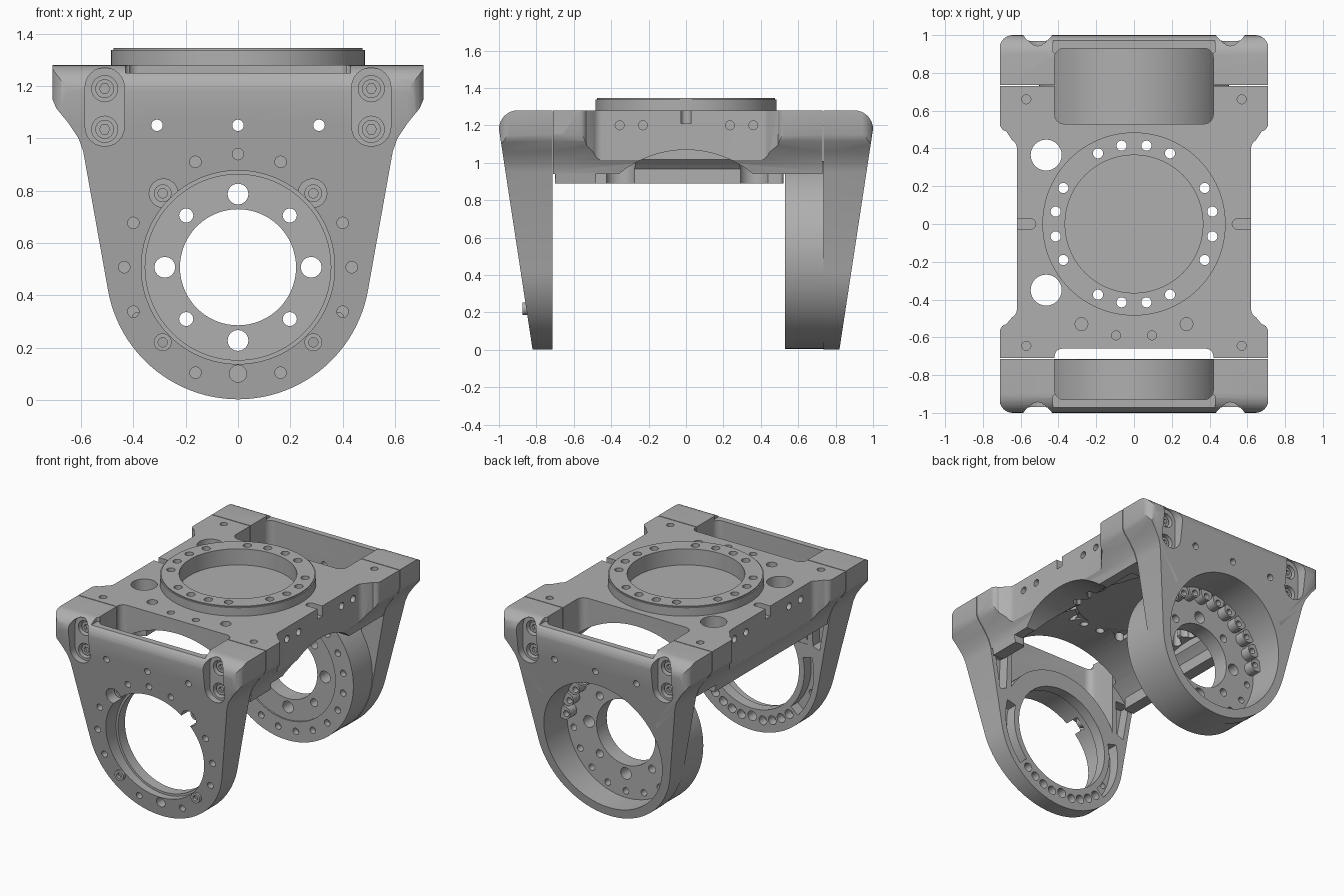
import bpy, bmesh
from math import sin, cos, pi, radians

if "Cube" in bpy.data.objects:
    bpy.data.objects.remove(bpy.data.objects["Cube"])

grey = bpy.data.materials.new("machined_grey")
grey.use_nodes = True
grey.diffuse_color = (0.43, 0.43, 0.43, 1)
grey.node_tree.nodes["Principled BSDF"].inputs["Base Color"].default_value = (0.43, 0.43, 0.43, 1)
HUB = 0.507  # height of the pivot axis


# ---------- helpers ----------
def arc(cx, cy, r, a, b, n):
    return [(cx + r * cos(radians(a + (b - a) * i / n)),
             cy + r * sin(radians(a + (b - a) * i / n))) for i in range(n + 1)]


def prism(points, lo, hi, axis):
    return points, min(lo, hi), max(lo, hi), axis


def cyl(axis, u, v, r, lo, hi, n=16):
    return prism(arc(u, v, r, 0, 360, n)[:-1], lo, hi, axis)


def rounded(x0, x1, y0, y1, r):
    pts = []
    for cx, cy, a in ((x1 - r, y1 - r, 0), (x0 + r, y1 - r, 90),
                      (x0 + r, y0 + r, 180), (x1 - r, y0 + r, 270)):
        pts += arc(cx, cy, r, a, a + 90, 6)
    return pts


def mirrored(half):
    return half + [(-u, v) for u, v in reversed(half)]


def solid(name, prisms):
    """One object from straight prisms along the x, y or z axis."""
    bm = bmesh.new()
    place = {"x": lambda u, v, w: (w, u, v), "y": lambda u, v, w: (u, w, v),
             "z": lambda u, v, w: (u, v, w)}
    for pts, lo, hi, axis in prisms:
        a, b = ([bm.verts.new(place[axis](u, v, w)) for u, v in pts] for w in (lo, hi))
        bm.faces.new(a)
        bm.faces.new(b[::-1])
        for i in range(len(a)):
            j = (i + 1) % len(a)
            bm.faces.new((a[j], a[i], b[i], b[j]))
    bmesh.ops.recalc_face_normals(bm, faces=bm.faces)
    mesh = bpy.data.meshes.new(name)
    bm.to_mesh(mesh)
    bm.free()
    mesh.materials.append(grey)
    ob = bpy.data.objects.new(name, mesh)
    bpy.context.collection.objects.link(ob)
    return ob


def combine(ob, op, tool):
    """Apply a boolean; the tool is an object or a list of prisms."""
    if isinstance(tool, list):
        tool = solid("cutter", tool)
    tool.hide_render = True
    mod = ob.modifiers.new("boolean", "BOOLEAN")
    mod.operation, mod.object, mod.solver, mod.use_self = op, tool, "EXACT", True
    bpy.context.view_layer.update()
    result = ob.evaluated_get(bpy.context.evaluated_depsgraph_get())
    mesh = bpy.data.meshes.new_from_object(result)
    ob.modifiers.clear()
    ob.data = mesh
    bpy.data.objects.remove(tool)


def cut(ob, prisms):
    combine(ob, "DIFFERENCE", prisms)


def finish(ob):
    bpy.ops.object.select_all(action="DESELECT")
    ob.select_set(True)
    bpy.context.view_layer.objects.active = ob
    bpy.ops.object.shade_smooth_by_angle(angle=radians(30))


# ---------- shared outlines ----------
ears = [(0.71, 1.28), (0.71, 1.15), (0.695, 1.115), (0.65, 1.06), (0.61, 1.0), (0.592, 0.95)]
silhouette = mirrored(ears + arc(0, HUB, 0.505, -10, -89, 24))


def slab(s, inner):
    """Side outline of an arm with its sloped, rounded outer face."""
    pts = [(inner, -0.1), (0.805, -0.1)] + arc(0.9, 1.18, 0.1, 0, 90, 8) + [(inner, 1.28)]
    return [prism([(s * y, z) for y, z in pts], -1, 1, "x")]


def arm(name, s, inner, hub_inner, hub_r):
    """Tapered arm with a top pocket, hub barrel, bolt recesses and drilled holes."""
    ob = solid(name, [prism(silhouette, s * inner, s * 1.1, "y")])
    combine(ob, "INTERSECT", slab(s, inner - 0.1))
    combine(ob, "INTERSECT", [prism(rounded(-0.712, 0.712, -1, 1, 0.07), -0.5, 2, "z")])
    ys = sorted((s * 0.5, s * 0.93))
    cut(ob, [prism(rounded(-0.42, 0.42, *ys, 0.05), 0.7, 1.5, "z")])
    barrel = solid("barrel", [cyl("y", 0, HUB, hub_r, s * hub_inner, s * 1.1, 96)])
    combine(barrel, "INTERSECT", slab(s, hub_inner - 0.1))
    combine(ob, "UNION", barrel)
    cut(ob, [prism(rounded(-0.43, 0.43, *sorted((s * 0.9, s * 1.1)), 0.02), 1.25, 1.5, "z")])
    # Bolt recesses in the upper corners, then their counterbores
    cut(ob, [prism(rounded(x - 0.075, x + 0.075, 0.97, 1.27, 0.074), s * 0.925, s * 1.1, "y")
             for x in (-0.51, 0.51)])
    cut(ob, [cyl("y", x, z, 0.05, s * 0.88, s * 1.1, 24)
             for x in (-0.51, 0.51) for z in (1.19, 1.035)])
    # Row of holes below the top edge
    cut(ob, [cyl("y", x, 1.05, 0.022, s * 0.85, s * 1.1) for x in (-0.31, 0, 0.31)])
    return ob


# ---------- front arm ----------
front = arm("front_arm", -1, 0.715, 0.718, 0.47)
cut(front, [cyl("y", 0, HUB, 0.355, -1.2, -0.6, 96)])
cut(front, [cyl("y", 0, HUB, 0.37, -1.2, -0.79, 96)])
cut(front, [cyl("y", x, 0.79, 0.055, -1.2, -0.84, 24) for x in (-0.285, 0.285)])
ring_holes = [(r * 0.435 * cos(radians(a)), HUB + 0.435 * sin(radians(a)))
              for r in (-1, 1) for a in (68, 23, 0, -23, -68)]
cut(front, [cyl("y", x, z, 0.022, -1.2, -0.79) for x, z in ring_holes + [(0, 0.94)]]
    + [cyl("y", 0, 0.1, 0.033, -1.2, -0.6)])
# Lightening pockets on the inner face
pockets = []
for m in (-1, 1):
    corner = [(0.555, 0.94), (0.51, 0.68), (0.46, 0.7), (0.45, 0.94)]
    crescent = arc(0, HUB, 0.465, -42, 14, 12) + arc(0, HUB, 0.395, 14, -42, 12)
    pockets += [prism([(m * x, z) for x, z in p], -0.79, -0.6, "y") for p in (corner, crescent)]
    pockets += [cyl("y", m * 0.425 * sin(radians(a)), HUB - 0.425 * cos(radians(a)),
                    0.03, -0.775, -0.6) for a in (11, 21, 31, 41)]
cut(front, pockets)
finish(front)

# Small threaded posts around the front ring
post_spots = [(x, z) for x in (-0.288, 0.288) for z in (0.22, 0.79)]
posts = solid("front_posts", [cyl("y", x, z, 0.034, -0.875, -0.8, 24) for x, z in post_spots])
cut(posts, [cyl("y", x, z, 0.018, -0.9, -0.82) for x, z in post_spots])
finish(posts)

# ---------- rear arm with its open cup ----------
rear = arm("rear_arm", 1, 0.735, 0.53, 0.502)
cut(rear, [cyl("y", 0, HUB, 0.445, 0.65, 1.2, 96)])
cut(rear, [cyl("y", 0, HUB, 0.222, 0.4, 1.2, 64)])
cut(rear, [cyl("y", 0, HUB, 0.365, 0.4, 0.54, 64)])
disc_holes = []
for i in range(8):
    a = i * pi / 4
    disc_holes.append(cyl("y", 0.28 * cos(a), HUB + 0.28 * sin(a), 0.027 if i % 2 else 0.04, 0.4, 0.8))
for i in range(20):
    a = (i + 0.5) * pi / 10
    disc_holes.append(cyl("y", 0.43 * cos(a), HUB + 0.43 * sin(a), 0.022, 0.4, 0.57))
for i in range(9):
    a = pi + (i + 0.5) * pi / 9
    disc_holes.append(cyl("y", 0.4 * cos(a), HUB + 0.4 * sin(a), 0.022, 0.6, 0.8))
cut(rear, disc_holes)
finish(rear)

# Scalloped bosses around the upper half of the cup
boss_angles = [(i + 0.5) * pi / 13 for i in range(13)]
bosses = solid("cup_bosses", [cyl("y", 0.42 * cos(a), HUB + 0.42 * sin(a), 0.045, 0.64, 0.72, 20)
                              for a in boss_angles])
cut(bosses, [cyl("y", 0.405 * cos(a), HUB + 0.405 * sin(a), 0.02, 0.68, 0.8) for a in boss_angles])
finish(bosses)

# ---------- bolts in the corner recesses ----------
spots = [(x, z, s) for x in (-0.51, 0.51) for z in (1.19, 1.035) for s in (-1, 1)]
bolts = solid("corner_bolts", [cyl("y", x, z, 0.036, s * 0.87, s * 0.91, 24) for x, z, s in spots])
cut(bolts, [cyl("y", x, z, 0.02, s * 0.89, s * 1, 6) for x, z, s in spots])
finish(bolts)

# ---------- top deck ----------
side = ([(0.71, -0.71), (0.71, -0.57)] + arc(0.67, -0.57, 0.04, 0, 80, 5)
        + arc(0.67, -0.45, 0.05, 240, 180, 5) + arc(0.67, 0.4, 0.05, 180, 120, 5)
        + arc(0.67, 0.53, 0.04, -80, 0, 5) + [(0.71, 0.73)])
deck = solid("top_deck", [prism(mirrored(side), 0.94, 1.28, "z")])
cut(deck, [prism(rounded(-0.42, 0.42, -0.9, -0.66, 0.04), 0.5, 1.5, "z"),
           prism(rounded(-0.42, 0.42, 0.53, 0.9, 0.05), 0.5, 1.5, "z")])
# Lengthwise vault, lower side rails, and the arch through one side wall
cut(deck, [cyl("y", 0, HUB, 0.68, -0.9, 0.6, 96)])
combine(deck, "UNION", [prism(rounded(-0.6, -0.5, -0.7, 0.52, 0.02), 0.89, 1.0, "z"),
                        prism(rounded(0.5, 0.6, -0.7, -0.48, 0.02), 0.89, 1.0, "z")])
combine(deck, "INTERSECT", [prism(silhouette, -0.8, 0.8, "y")])
cut(deck, [cyl("x", 0, HUB, 0.562, -0.45, 0.9, 96)])
# Round scalloped cavity underneath
cut(deck, [cyl("z", 0, 0, 0.37, 0.7, 1.183, 64)])
turn = [radians(q * 90 + a) for q in range(4) for a in (-27, -9, 9, 27)]
cut(deck, [cyl("z", 0.38 * cos(a), 0.38 * sin(a), 0.045, 0.7, 1.18, 20) for a in turn])
# Recess, drilled holes and side notches
cut(deck, [cyl("z", 0, 0, 0.365, 1.235, 1.5, 64)])
drill = [cyl("z", 0.42 * cos(a), 0.42 * sin(a), 0.027, 0.6, 1.5) for a in turn]
cut(deck, drill + [cyl("z", -0.465, y, 0.082, 0.6, 1.5, 32) for y in (-0.35, 0.365)])
small = []
for m in (-1, 1):
    small += [cyl("z", m * 0.57, y, 0.024, 1.2, 1.5) for y in (-0.645, 0.66)]
    small += [cyl("z", m * 0.278, -0.53, 0.034, 1.2, 1.5), cyl("z", m * 0.095, -0.59, 0.024, 1.22, 1.5)]
    small += [cyl("x", y, 1.2, 0.024, m * 0.55, m * 0.8) for y in (-0.355, -0.23, 0.235, 0.36)]
    small.append(prism(rounded(*sorted((m * 0.52, m * 0.8)), -0.026, 0.026, 0.025), 1.21, 1.5, "z"))
cut(deck, small)
finish(deck)

# ---------- raised turntable ring ----------
ring = solid("turntable_ring", [cyl("z", 0, 0, 0.485, 1.275, 1.338, 96)])
combine(ring, "UNION", [cyl("z", 0, 0, 0.477, 1.3, 1.345, 96)])
cut(ring, [cyl("z", 0, 0, 0.365, 1, 1.5, 64)])
cut(ring, drill)
finish(ring)
